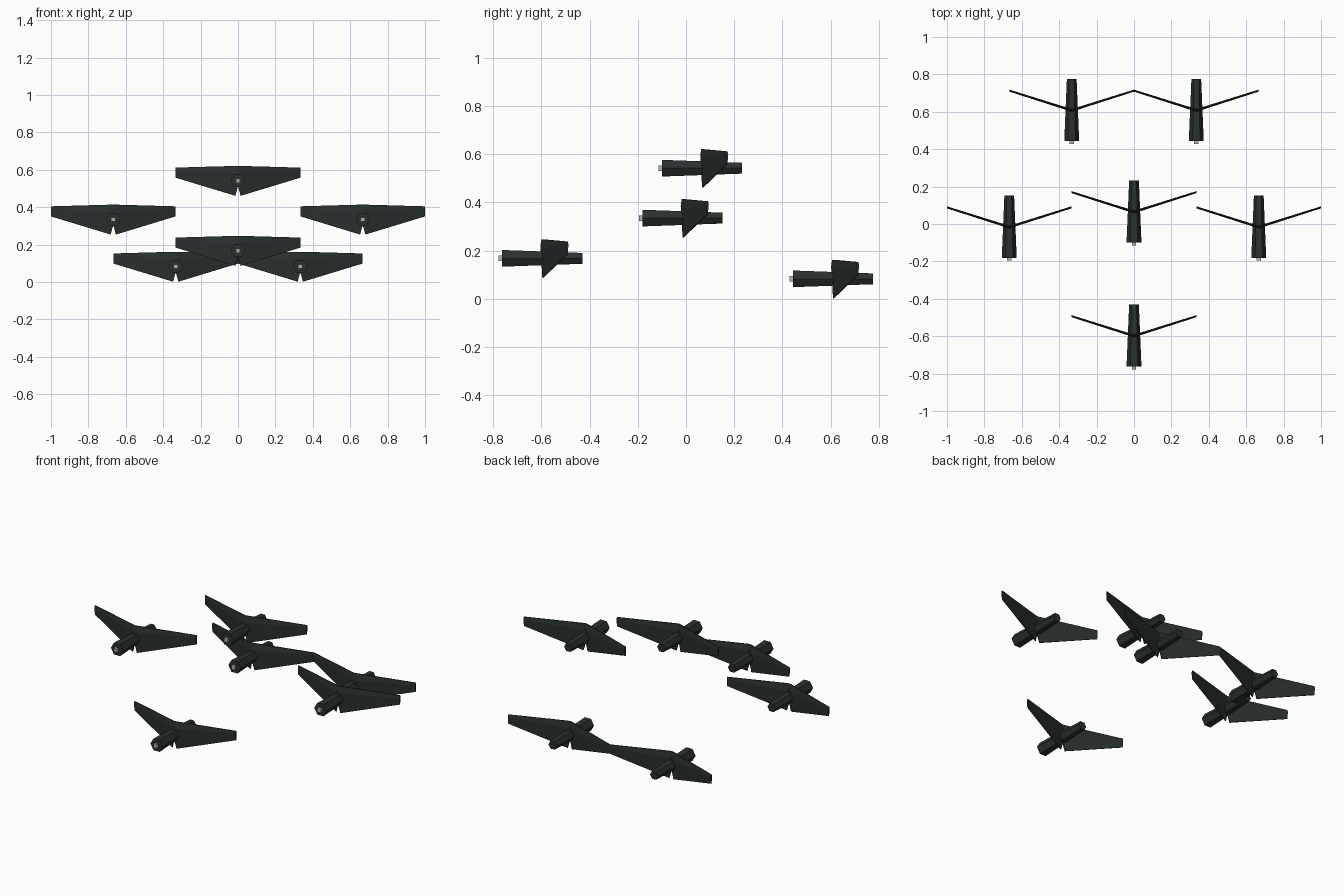
import bpy
import bmesh
import math

if "Cube" in bpy.data.objects:
    bpy.data.objects.remove(bpy.data.objects["Cube"])


def material(name, rgb):
    m = bpy.data.materials.new(name)
    m.diffuse_color = (*rgb, 1)
    m.use_nodes = True
    m.node_tree.nodes["Principled BSDF"].inputs["Base Color"].default_value = m.diffuse_color
    return m


DARK = material("dark slate", (0.022, 0.030, 0.029))
GREY = material("light grey", (0.45, 0.45, 0.42))


def make_mesh(name, rings, mat):
    """Skin matching closed rings of points and cap both ends."""
    bm = bmesh.new()
    loops = [[bm.verts.new(p) for p in ring] for ring in rings]
    n = len(loops[0])
    for a, b in zip(loops, loops[1:]):
        for i in range(n):
            j = (i + 1) % n
            bm.faces.new((a[i], a[j], b[j], b[i]))
    bm.faces.new(loops[0])
    bm.faces.new(loops[-1])
    bmesh.ops.recalc_face_normals(bm, faces=bm.faces)
    me = bpy.data.meshes.new(name)
    bm.to_mesh(me)
    bm.free()
    me.materials.append(mat)
    return me


def ring(sides, radius, y, turn=0.0):
    return [(radius * math.cos(turn + math.tau * i / sides), y,
             radius * math.sin(turn + math.tau * i / sides)) for i in range(sides)]


def wing_section(x, y, top, bottom, thick):
    """Thin upright aerofoil: blunt ridge near the top, thin lower edge."""
    ridge = top - 0.25 * (top - bottom)
    return [(x, y - 0.2 * thick, top), (x, y - 0.5 * thick, ridge),
            (x, y - 0.15 * thick, bottom), (x, y + 0.15 * thick, bottom),
            (x, y + 0.5 * thick, ridge), (x, y + 0.2 * thick, top)]


# Shared parts, measured from the front end of the body
body = make_mesh("body", [ring(6, 0.040, 0), ring(6, 0.026, 0.333)], DARK)
nose = make_mesh("nose", [ring(4, 0.016, -0.014, math.pi / 4),
                          ring(4, 0.016, 0.002, math.pi / 4)], GREY)


def wing(side):
    return make_mesh("wing", [
        wing_section(0, 0.166, 0.079, -0.030, 0.014),
        wing_section(side * 0.014, 0.169, 0.079, -0.081, 0.014),
        wing_section(side * 0.333, 0.270, 0.070, 0.016, 0.011)], DARK)


parts = {"body": body, "nose": nose, "left_wing": wing(-1), "right_wing": wing(1)}

# Flight formation
flight = [(0, -0.763, 0.168), (0, -0.100, 0.542)]
for s in (-1, 1):
    flight += [(s * 0.667, -0.181, 0.335), (s * 0.333, 0.443, 0.083)]

for i, place in enumerate(flight, 1):
    for name, me in parts.items():
        ob = bpy.data.objects.new(f"{name}_{i}", me)
        ob.location = place
        bpy.context.collection.objects.link(ob)
